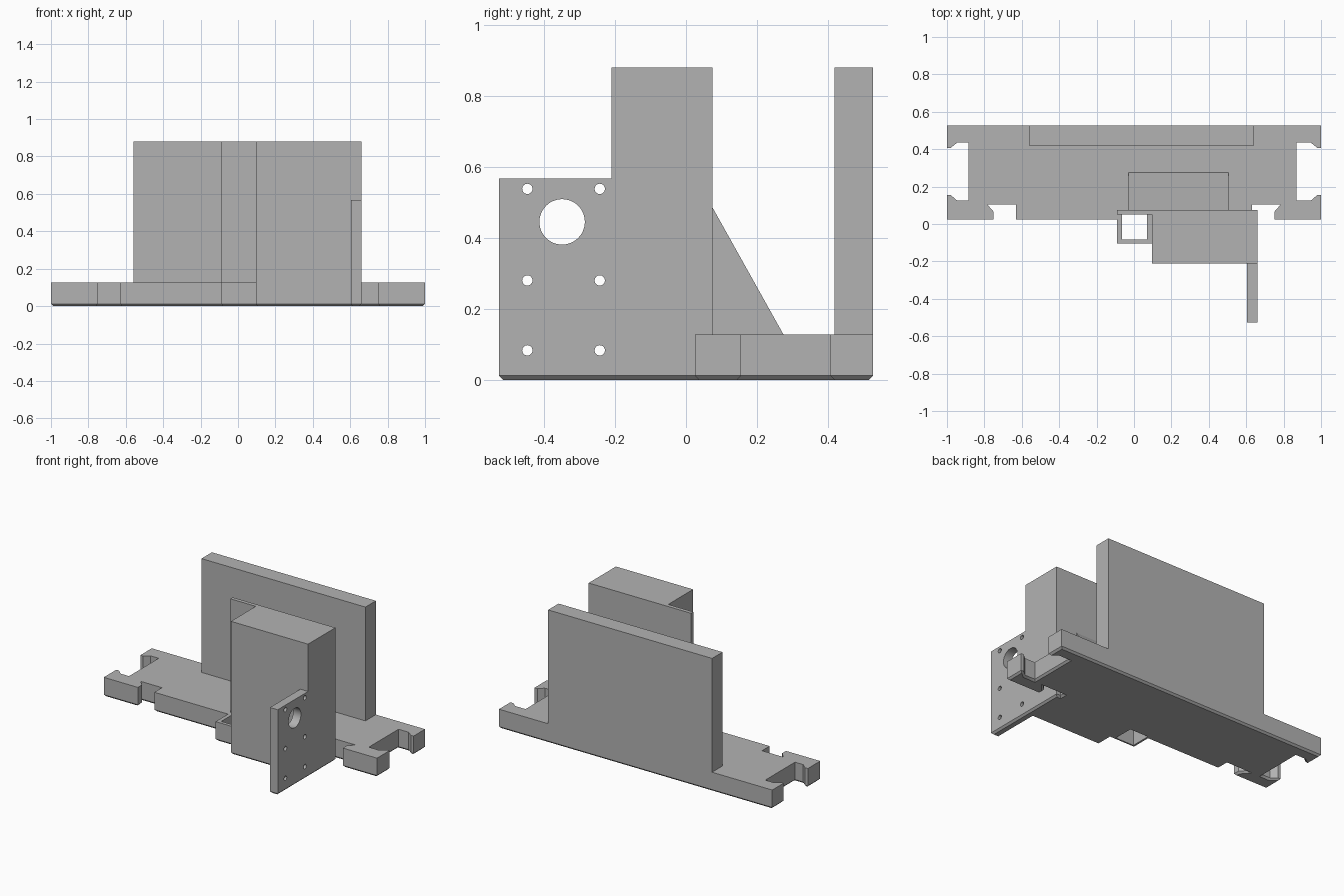
import bpy
import bmesh
from math import radians
from mathutils import Matrix

if "Cube" in bpy.data.objects:
    bpy.data.objects.remove(bpy.data.objects["Cube"], do_unlink=True)

grey = bpy.data.materials.new("plain grey")
grey.use_nodes = True
grey.diffuse_color = (0.45, 0.45, 0.45, 1)
grey.node_tree.nodes["Principled BSDF"].inputs["Base Color"].default_value = grey.diffuse_color

BASE_TOP = 0.127
TOP = 0.88
CHAMFER = 0.012


def finish(bm, name):
    bmesh.ops.recalc_face_normals(bm, faces=bm.faces)
    mesh = bpy.data.meshes.new(name)
    bm.to_mesh(mesh)
    bm.free()
    mesh.materials.append(grey)
    obj = bpy.data.objects.new(name, mesh)
    bpy.context.collection.objects.link(obj)
    return obj


def prism(name, outline, offset, chamfer=0):
    """Extrude a closed outline of 3D points, optionally chamfering its first face."""
    bm = bmesh.new()
    face = bm.faces.new([bm.verts.new(p) for p in outline])
    rim = list(face.edges)
    new = bmesh.ops.extrude_face_region(bm, geom=[face], use_keep_orig=True)["geom"]
    bmesh.ops.translate(bm, vec=offset, verts=[v for v in new if isinstance(v, bmesh.types.BMVert)])
    bmesh.ops.recalc_face_normals(bm, faces=bm.faces)
    if chamfer:
        bmesh.ops.bevel(bm, geom=rim, offset=chamfer, segments=1, affect='EDGES')
    return finish(bm, name)


def box(name, x, y, z):
    outline = [(x[0], y[0], z[0]), (x[1], y[0], z[0]), (x[1], y[1], z[0]), (x[0], y[1], z[0])]
    return prism(name, outline, (0, 0, z[1] - z[0]))


def x_cylinder(name, x, y, z, radius, sides):
    bm = bmesh.new()
    place = Matrix.Translation((x, y, z)) @ Matrix.Rotation(radians(90), 4, 'Y')
    bmesh.ops.create_cone(bm, cap_ends=True, segments=sides, radius1=radius,
                          radius2=radius, depth=0.2, matrix=place)
    return finish(bm, name)


def cut(obj, cutters):
    """Subtract the cutters and bake the result into the mesh."""
    for c in cutters:
        c.hide_render = True
        mod = obj.modifiers.new("cut", 'BOOLEAN')
        mod.operation = 'DIFFERENCE'
        mod.solver = 'EXACT'
        mod.object = c
    bpy.context.view_layer.update()
    graph = bpy.context.evaluated_depsgraph_get()
    mesh = bpy.data.meshes.new_from_object(obj.evaluated_get(graph))
    obj.modifiers.clear()
    obj.data = mesh


# Footprint: slotted base rail, short square tube, column and flange in one slab
end_slot = [(1, 0.155), (0.98, 0.155), (0.945, 0.125), (0.87, 0.125),
            (0.87, 0.435), (0.945, 0.435), (0.98, 0.407), (1, 0.407)]
front_slot = [(0.63, 0.105), (0.785, 0.105), (0.75, 0.065), (0.75, 0.025)]
right_side = front_slot + [(1, 0.025)] + end_slot + [(1, 0.527)]
left_side = [(-x if x != 0.87 else -0.885, y) for x, y in reversed(right_side)]
front = [(-0.63, 0.025), (-0.09, 0.025), (-0.09, -0.105), (0.095, -0.105), (0.095, -0.21),
         (0.603, -0.21), (0.603, -0.527), (0.66, -0.527), (0.66, 0.075), (0.63, 0.075)]
base = prism("base", [(x, y, 0) for x, y in right_side + left_side + front],
             (0, 0, BASE_TOP), CHAMFER)

# Upright parts standing on the base
box("back_wall", (-0.56, 0.64), (0.418, 0.527), (BASE_TOP, TOP))
box("column", (0.095, 0.66), (-0.21, 0.05), (BASE_TOP, TOP))
box("column_back_plate", (-0.09, 0.66), (0.05, 0.075), (BASE_TOP, TOP))
flange = box("side_flange", (0.603, 0.66), (-0.527, -0.21), (BASE_TOP, 0.567))

# Sloped gusset behind the column
prism("gusset", [(-0.03, 0.075, BASE_TOP), (-0.03, 0.275, BASE_TOP), (-0.03, 0.075, 0.485)],
      (0.535, 0, 0))

# Square tube opening and flange holes
cutters = [box("tube_cutter", (-0.065, 0.07), (-0.083, 0.05), (-0.1, 0.3))]
low_holes, high_holes = [], [x_cylinder("bore_cutter", 0.63, -0.349, 0.445, 0.064, 48)]
for y in (-0.447, -0.243):
    for z in (0.083, 0.28, 0.538):
        hole = x_cylinder("screw_hole_cutter", 0.63, y, z, 0.0145, 24)
        (low_holes if z < BASE_TOP else high_holes).append(hole)
cut(base, cutters + low_holes)
cut(flange, high_holes)
for c in cutters + low_holes + high_holes:
    bpy.data.objects.remove(c, do_unlink=True)

# Smooth the round bores, keep every other edge sharp
bpy.ops.object.select_all(action='DESELECT')
for obj in (base, flange):
    obj.select_set(True)
bpy.context.view_layer.objects.active = base
bpy.ops.object.shade_smooth_by_angle(angle=radians(30))
